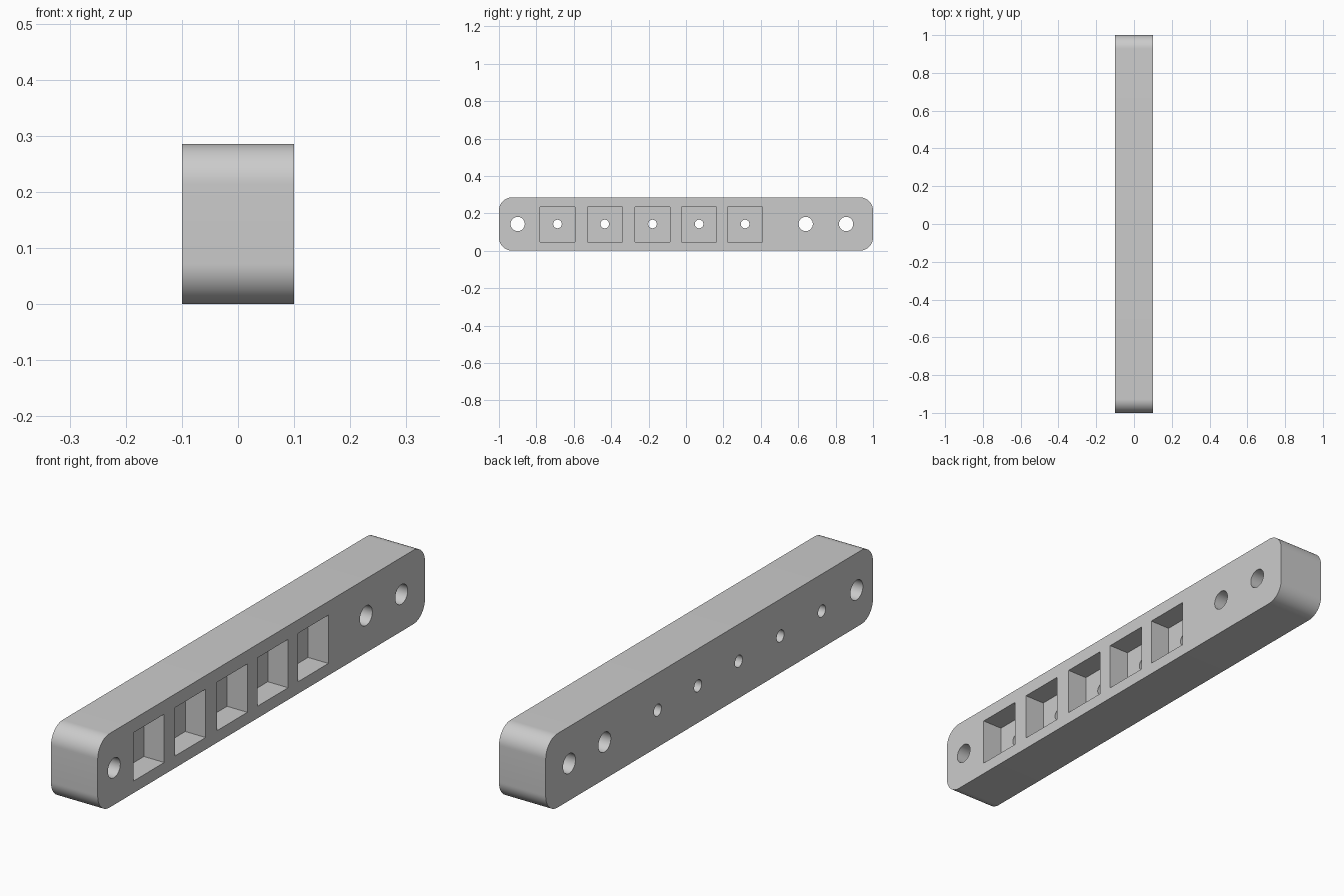
import bpy
import bmesh
from math import pi
from mathutils import Matrix, Vector

if "Cube" in bpy.data.objects:
    bpy.data.objects.remove(bpy.data.objects["Cube"], do_unlink=True)

WIDTH, LENGTH, HEIGHT = 0.2, 2.0, 0.286
CORNER = 0.072
MID_Z = HEIGHT / 2
POCKET_SIZE, POCKET_DEPTH = 0.187, 0.087
POCKETS = (-0.687, -0.434, -0.179, 0.07, 0.316)
BOLT_HOLES = (-0.9, 0.64, 0.856)

grey = bpy.data.materials.new("plain grey")
grey.use_nodes = True
grey.diffuse_color = (0.6, 0.6, 0.6, 1)
grey.node_tree.nodes["Principled BSDF"].inputs["Base Color"].default_value = (0.6, 0.6, 0.6, 1)


def make_object(name, bm):
    bmesh.ops.recalc_face_normals(bm, faces=bm.faces)
    mesh = bpy.data.meshes.new(name)
    bm.to_mesh(mesh)
    bm.free()
    mesh.materials.append(grey)
    obj = bpy.data.objects.new(name, mesh)
    bpy.context.collection.objects.link(obj)
    return obj


def add_box(bm, center, size):
    matrix = Matrix.Translation(center) @ Matrix.Diagonal((*size, 1))
    bmesh.ops.create_cube(bm, size=1, matrix=matrix)


def add_hole(bm, y, radius):
    matrix = Matrix.Translation((0, y, MID_Z)) @ Matrix.Rotation(pi / 2, 4, "Y")
    bmesh.ops.create_cone(bm, cap_ends=True, segments=48, radius1=radius,
                          radius2=radius, depth=WIDTH * 2, matrix=matrix)


# Bar with four rounded corners running across its width
bm = bmesh.new()
add_box(bm, (0, 0, MID_Z), (WIDTH, LENGTH, HEIGHT))
cross_edges = [e for e in bm.edges
               if abs((e.verts[0].co - e.verts[1].co).normalized().dot(Vector((1, 0, 0)))) > 0.9]
bmesh.ops.bevel(bm, geom=cross_edges, offset=CORNER, segments=16,
                profile=0.5, affect="EDGES")
bar = make_object("drilled_bar", bm)

# Square pockets sunk into one side
bm = bmesh.new()
for y in POCKETS:
    add_box(bm, (WIDTH / 2, y, MID_Z - 0.003), (POCKET_DEPTH * 2, POCKET_SIZE, POCKET_SIZE))
pocket_cutter = make_object("pocket_cutter", bm)

# Bolt holes, and a small hole through each pocket floor
bm = bmesh.new()
for y in BOLT_HOLES:
    add_hole(bm, y, 0.038)
for y in POCKETS:
    add_hole(bm, y, 0.023)
hole_cutter = make_object("hole_cutter", bm)

bpy.context.view_layer.objects.active = bar
for cutter in (pocket_cutter, hole_cutter):
    cut = bar.modifiers.new(cutter.name, "BOOLEAN")
    cut.operation = "DIFFERENCE"
    cut.solver = "EXACT"
    cut.object = cutter
    bpy.ops.object.modifier_apply(modifier=cut.name)
    bpy.data.objects.remove(cutter, do_unlink=True)

bpy.ops.object.select_all(action="DESELECT")
bar.select_set(True)
bpy.ops.object.shade_smooth_by_angle(angle=pi / 6)
